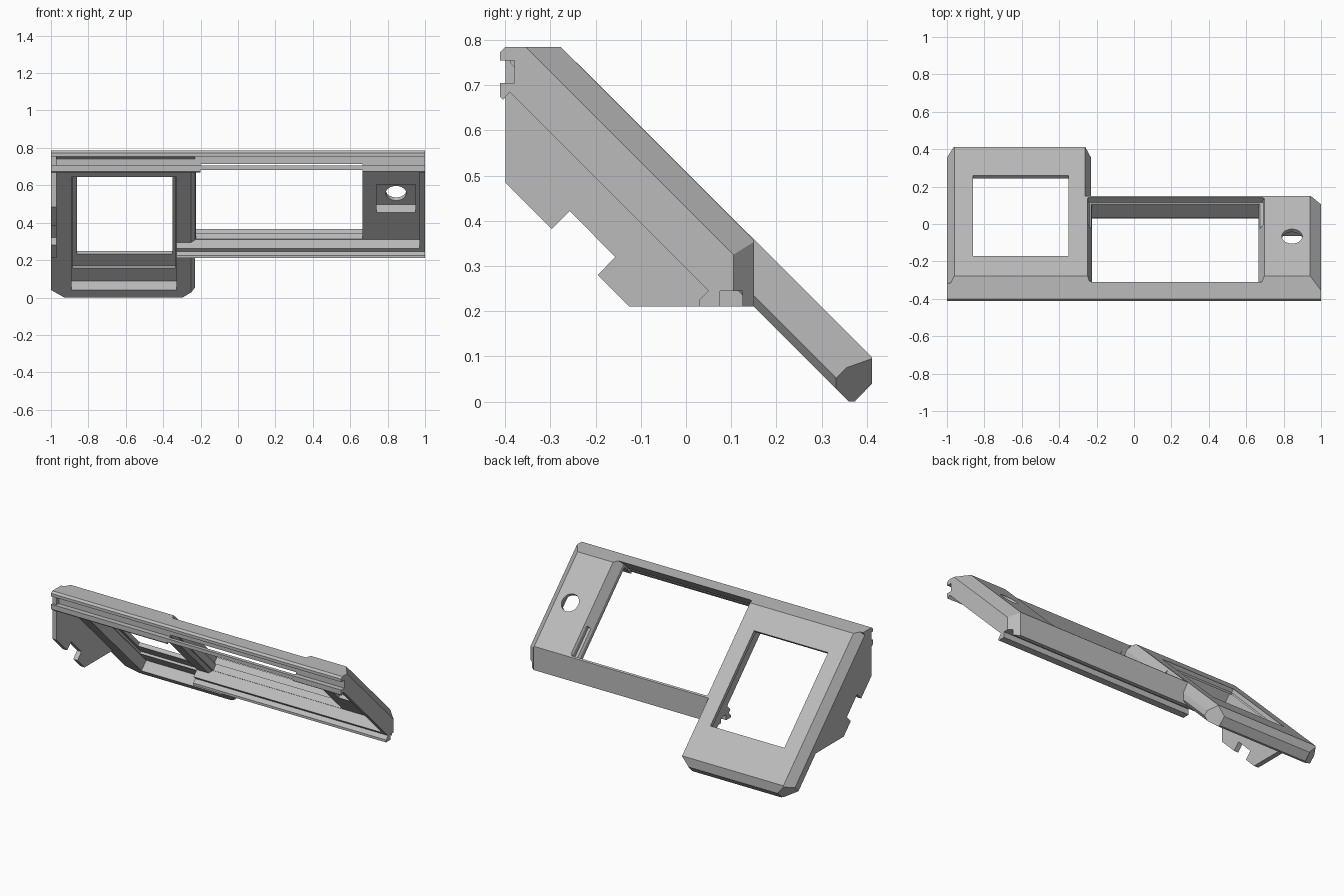
import bpy, bmesh, math
from mathutils import Vector

cube = bpy.data.objects.get("Cube")
if cube:
    bpy.data.objects.remove(cube, do_unlink=True)

grey = bpy.data.materials.new("light_grey_plastic")
grey.use_nodes = True
colour = (0.5, 0.5, 0.5, 1)
grey.diffuse_color = colour
grey.node_tree.nodes["Principled BSDF"].inputs["Base Color"].default_value = colour


# Coordinate systems: side profile, and the 45 degree panel
# (t = y + z is depth through the panel, d = y - z runs down it)
def side(y, z, x):
    return Vector((x, y, z))


def panel_face(x, d, t):
    return Vector((x, (t + d) / 2, (t - d) / 2))


def panel_section(x, t, d):
    return panel_face(x, d, t)


def plan(x, y, z):
    return Vector((x, y, z))


def prism(name, points, start, end, place):
    bm = bmesh.new()
    rings = [[bm.verts.new(place(u, v, w)) for u, v in points] for w in (start, end)]
    bm.faces.new(rings[0])
    bm.faces.new(rings[1])
    n = len(points)
    for i in range(n):
        j = (i + 1) % n
        bm.faces.new((rings[0][i], rings[0][j], rings[1][j], rings[1][i]))
    bmesh.ops.recalc_face_normals(bm, faces=bm.faces)
    mesh = bpy.data.meshes.new(name)
    bm.to_mesh(mesh)
    bm.free()
    mesh.materials.append(grey)
    obj = bpy.data.objects.new(name, mesh)
    bpy.context.collection.objects.link(obj)
    return obj


def cut(obj, points, start, end, place):
    cutter = prism("cutter", points, start, end, place)
    cutter.hide_render = True
    mod = obj.modifiers.new("cut", 'BOOLEAN')
    mod.operation = 'DIFFERENCE'
    mod.solver = 'EXACT'
    mod.object = cutter
    bpy.context.view_layer.objects.active = obj
    bpy.ops.object.modifier_apply(modifier=mod.name)
    bpy.data.objects.remove(cutter, do_unlink=True)


def rect(x0, x1, d0, d1):
    return [(x0, d0), (x1, d0), (x1, d1), (x0, d1)]


# Slotted rail profile along the top edge
rail = [(-0.315, 0.785), (-0.4, 0.785), (-0.412, 0.773), (-0.412, 0.755),
        (-0.38, 0.755), (-0.38, 0.705), (-0.412, 0.705), (-0.412, 0.675),
        (-0.405, 0.668), (-0.39, 0.685)]
prism("top_rail", rail, -1, -0.2, side)

# Right-hand frame with top and bottom rails
lower = [(0.05, 0.245), (0.03, 0.225), (0.03, 0.21), (0.075, 0.21), (0.075, 0.245),
         (0.125, 0.245), (0.125, 0.21), (0.15, 0.21), (0.15, 0.358), (-0.277, 0.785)]
frame = prism("wide_frame", rail[1:] + lower, -0.33, 1, side)
# Hollow back, leaving the end wall
cut(frame, rect(-0.5, 0.97, -1.08, -0.23), 0.1, 0.39, panel_face)
# Wide opening: flared top over a straight opening
cut(frame, [(-0.225, 0.2), (-0.225, 0.43), (-0.25, 0.515), (-0.25, 0.6),
            (0.70, 0.6), (0.70, 0.515), (0.665, 0.43), (0.665, 0.2)],
    -1.095, -0.235, panel_section)
# Shallow ledge along the bottom of the opening
cut(frame, rect(-0.245, 0.69, -0.5, -0.222), 0.45, 0.6, panel_face)
# End chamfer and clipped lower corner
cut(frame, [(1, 0.43), (0.94, 0.51), (0.94, 0.7), (1.1, 0.7), (1.1, 0.2967)],
    -1.5, 0.5, panel_section)
cut(frame, [(1.0, 0.105), (0.945, 0.15), (0.945, 0.3), (1.2, 0.3), (1.2, -0.059)],
    0, 0.7, plan)
# Button recess and round hole
cut(frame, rect(0.74, 0.95, -0.82, -0.52), 0.2, 0.475, panel_face)
circle = [(0.845 + 0.055 * math.cos(a), -0.64 + 0.055 * math.sqrt(2) * math.sin(a))
          for a in (math.tau * i / 32 for i in range(32))]
cut(frame, circle, 0.2, 0.7, panel_face)

# Left-hand screen bezel
bezel = prism("screen_bezel", [(-0.39, 0.785), (-0.277, 0.785), (0.412, 0.098),
                               (0.412, 0.04), (0.374, 0), (0.36, 0), (-0.39, 0.75)],
              -1, -0.23, side)
# Sloped long edges
cut(bezel, [(-1, 0.43), (-0.96, 0.51), (-0.96, 0.7), (-1.1, 0.7), (-1.1, 0.23)],
    -1.5, 0.6, panel_section)
cut(bezel, [(-0.23, 0.43), (-0.262, 0.51), (-0.262, 0.7), (-0.1, 0.7), (-0.1, 0.105)],
    -1.09, 0.6, panel_section)
cut(bezel, [(-0.23, 0.385), (-0.25, 0.36), (-0.25, 0.3), (-0.1, 0.3), (-0.1, 0.5475)],
    -1.0, 0.6, panel_section)
# Clipped bottom corners
for edge, inner, out in ((-1, -0.92, -1.2), (-0.23, -0.305, 0)):
    cut(bezel, [(edge, 0.28), (inner, 0.37), (inner, 0.7), (out, 0.7), (out, 0.28)],
        0.1, 0.8, panel_face)
# Stepped screen pocket and window
cut(bezel, rect(-0.89, -0.33, -0.93, 0.28), 0.1, 0.455, panel_face)
cut(bezel, rect(-0.885, -0.335, -0.89, 0.14), 0.1, 0.475, panel_face)
cut(bezel, rect(-0.86, -0.35, -0.85, 0.01), 0.1, 0.7, panel_face)

# Notched side panel
prism("side_panel", [(-0.4, 0.77), (-0.4, 0.485), (-0.297, 0.382), (-0.257, 0.422),
                     (-0.157, 0.32), (-0.195, 0.28), (-0.125, 0.21), (0.15, 0.21),
                     (0.15, 0.24), (-0.38, 0.77)], -1, -0.97, side)
